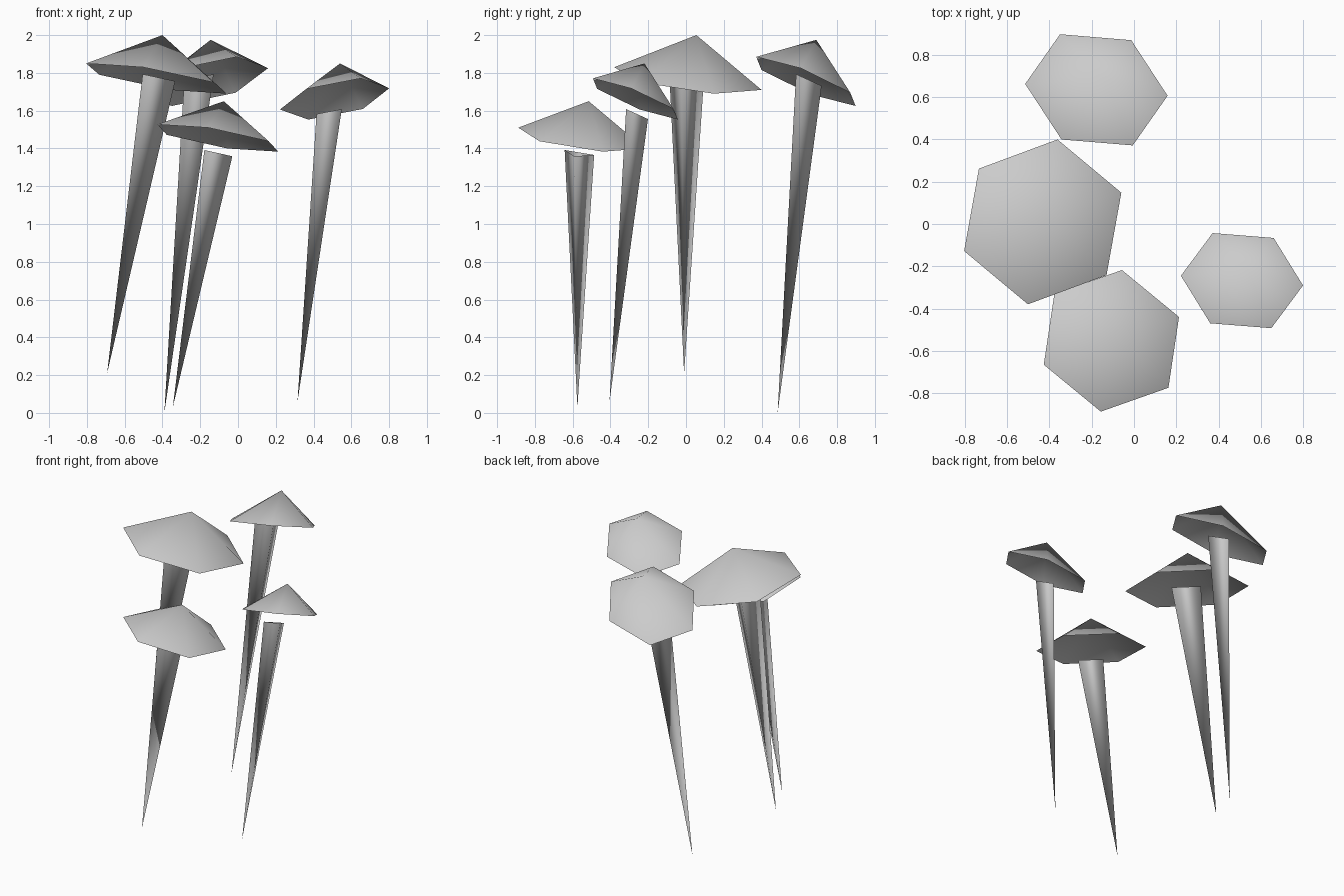
import bpy
from mathutils import Vector

cube = bpy.data.objects.get("Cube")
if cube:
    bpy.data.objects.remove(cube, do_unlink=True)

# Single matte grey for every part
grey = bpy.data.materials.new("plain_grey")
grey.use_nodes = True
colour = (0.6, 0.6, 0.6, 1.0)
grey.diffuse_color = colour
grey.node_tree.nodes["Principled BSDF"].inputs["Base Color"].default_value = colour

STEM_RATIO = 0.267  # stem radius relative to its cap


def open_cone(name, centre, spokes, tip):
    """Smooth open shell from a ring of spokes round the centre to the tip."""
    n = len(spokes)
    points = [centre + s for s in spokes] + [tip]
    faces = [(i, (i + 1) % n, n) for i in range(n)]
    if (tip - centre).dot(spokes[0].cross(spokes[1])) < 0:
        faces = [tuple(reversed(f)) for f in faces]
    mesh = bpy.data.meshes.new(name)
    mesh.from_pydata([tuple(p) for p in points], [], faces)
    mesh.materials.append(grey)
    mesh.shade_smooth()
    obj = bpy.data.objects.new(name, mesh)
    bpy.context.collection.objects.link(obj)


def mushroom(name, centre, a, b, apex, stem_top, stem_tip):
    centre, a, b, apex, top, tip = map(Vector, (centre, a, b, apex, stem_top, stem_tip))
    # Six-sided cap, with a and b as neighbouring corners
    half = [a, b, b - a]
    open_cone(name + "_cap", centre, half + [-v for v in half], apex)
    # Three-sided stem whose top lies parallel to the cap, one corner a quarter turn from a
    size = a.length * STEM_RATIO
    u = a.normalized() * size
    v = (b - b.project(a)).normalized() * size
    side = u * (3 ** 0.5 / 2)
    open_cone(name + "_stem", top, [v, -side - v / 2, side - v / 2], tip)


# Cap centre, two rim corners, cap apex, stem top, stem tip
mushroom("large_mushroom", (-0.432, 0.01, 1.77), (0.372, 0.138, -0.08), (0.07, 0.39, -0.06),
         (-0.4, 0.055, 2.0), (-0.438, -0.006, 1.772), (-0.693, -0.01, 0.21))
mushroom("back_mushroom", (-0.178, 0.635, 1.755), (0.337, -0.028, 0.07), (0.165, 0.235, -0.06),
         (-0.145, 0.69, 1.975), (-0.2, 0.632, 1.762), (-0.39, 0.485, 0))
mushroom("front_mushroom", (-0.107, -0.553, 1.455), (0.32, 0.113, -0.072), (0.05, 0.335, -0.055),
         (-0.075, -0.515, 1.65), (-0.12, -0.573, 1.372), (-0.345, -0.575, 0.03))
mushroom("small_mushroom", (0.511, -0.268, 1.662), (0.289, -0.023, 0.056), (0.15, 0.202, -0.053),
         (0.54, -0.22, 1.85), (0.488, -0.275, 1.582), (0.315, -0.405, 0.06))
